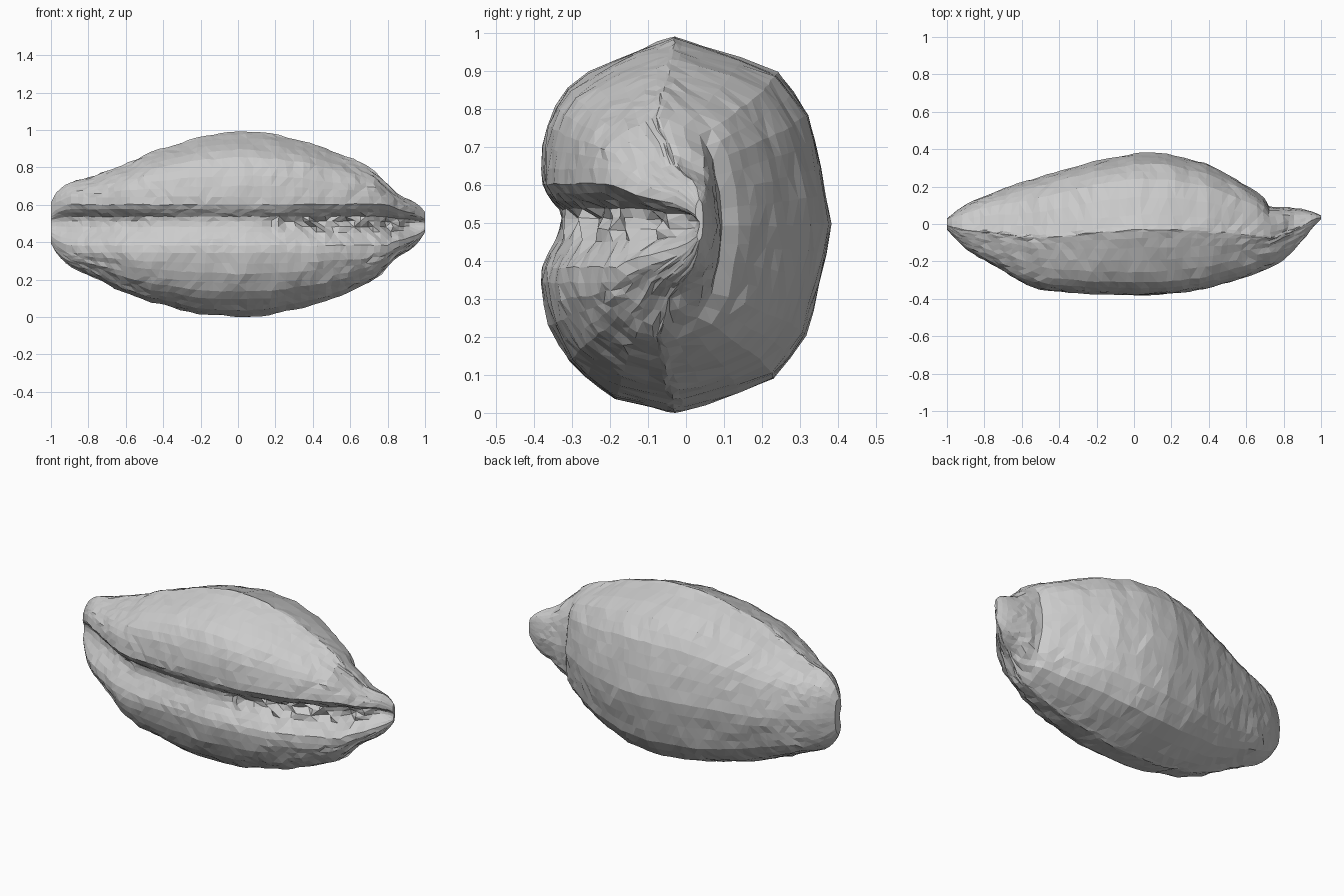
import bpy, bmesh, math, random
from mathutils import Vector, noise

if "Cube" in bpy.data.objects:
    bpy.data.objects.remove(bpy.data.objects["Cube"])

random.seed(4)

# Stations along the shell: x, z low, z high, y front, y back, slit depth
STATIONS = [
    (-1.00, .40, .62, -.03, .03, .015), (-.975, .355, .67, -.06, .05, .04),
    (-.93, .30, .71, -.11, .085, .07), (-.87, .26, .735, -.16, .12, .085),
    (-.75, .21, .77, -.23, .175, .085), (-.60, .135, .83, -.315, .22, .08),
    (-.48, .085, .885, -.36, .26, .07), (-.20, .02, .975, -.375, .34, .05),
    (.02, .003, 1.0, -.382, .382, .05), (.20, .02, .988, -.375, .372, .06),
    (.40, .07, .935, -.345, .32, .085), (.58, .13, .87, -.29, .225, .095),
    (.68, .18, .825, -.25, .155, .10), (.735, .21, .785, -.23, .085, .11),
    (.78, .25, .735, -.21, .095, .12), (.84, .325, .675, -.165, .09, .13),
    (.91, .36, .64, -.085, .078, .11), (.96, .40, .615, -.015, .065, .05),
    (1.0, .46, .57, .025, .045, .01)]
# Slit heights relative to the shell axis, from the upper lip to the lower lip
SLIT = [.15, .11, .085, .065, .045, .02, -.01, -.04, -.075, -.11, -.15]
# Cross-section outlines: relative height, relative bulge
FRONT = [(-1, 0), (-.94, .42), (-.76, .76), (-.52, .95), (-.3, 1), (.35, 1),
         (.55, .95), (.68, .87), (.77, .74), (.87, .48), (.95, .2), (1, 0)]
BACK = [(-1, 0), (-.92, .33), (-.8, .66), (-.6, .84), (-.2, .97), (0, 1),
        (.3, .95), (.6, .85), (.8, .69), (.9, .4), (1, 0)]


def interpolate(table, t):
    """Straight-line lookup in a sorted table; returns the whole row."""
    for a, b in zip(table, table[1:]):
        if t <= b[0] + 1e-6:
            f = (t - a[0]) / (b[0] - a[0])
            return [p + (q - p) * f for p, q in zip(a, b)]
    return table[-1]


def arc(w0, w1, n):
    """Heights spaced evenly by angle between two relative heights."""
    a, b = math.asin(w0), math.asin(w1)
    return [math.sin(a + (b - a) * i / n) for i in range(n)]


def slit_profile(h):
    """Steep under the upper lip, sloping gently out to the lower lip."""
    if h > .03:
        t = max(0, min(1, (.115 - h) / .075))
        return t ** 1.6
    t = max(0, min(1, (h + .14) / .15))
    return t * t * (3 - 2 * t)


def section(x):
    """One closed ring: bulging lips with a sunken slit, then the domed back."""
    _, lo, hi, front, back, depth = interpolate(STATIONS, x)
    zc, half = (lo + hi) / 2, (hi - lo) / 2
    spout = max(0, min(1, (x - .68) / .1))
    yc = (front + back) / 2 - .03 * half * 2 * (1 - spout)
    k = min(1, half / .22)
    slit_w = [max(-.9, min(.9, (.5 + h * k - zc) / half)) for h in SLIT]
    ring = []
    for w in arc(1, slit_w[0], 10) + slit_w + arc(-1, slit_w[-1], 10)[::-1]:
        y = yc - (yc - front) * interpolate(FRONT, w)[1]
        z = zc + w * half
        p = slit_profile((z - .5) / k)
        tooth = random.uniform(-.35, .25) * p if .15 < x < .88 else 0
        y += min(depth * p * (1 + tooth), .75 * (back - front))
        ring.append(Vector((x, y, z)))
    for i in range(1, 20):
        w = -math.cos(math.pi * i / 20)
        y = yc + (back - yc) * interpolate(BACK, w)[1]
        ring.append(Vector((x, y, zc + w * half)))
    return ring


# Shell body lofted through the sections
bm = bmesh.new()
rings = []
N = 54
for i in range(N + 1):
    s = -1 + 2 * i / N
    x = .7 * s + .3 * math.sin(s * math.pi / 2)
    free = max(0, min(1, (1 - abs(x)) / .2))
    ring = []
    for p in section(x):
        n = Vector((0, p.y, p.z - .5)).normalized()
        p = p + n * (.008 * noise.noise(p * 6) - .001) * free
        p += Vector((random.uniform(-.009, .009), random.uniform(-.003, .003),
                     random.uniform(-.003, .003))) * free
        ring.append(bm.verts.new(p))
    rings.append(ring)
for a, b in zip(rings, rings[1:]):
    for j in range(len(a)):
        m = (j + 1) % len(a)
        bm.faces.new((a[j], a[m], b[m], b[j]))
bm.faces.new(rings[0])
bm.faces.new(rings[-1][::-1])
bmesh.ops.remove_doubles(bm, verts=bm.verts, dist=.003)
bmesh.ops.triangulate(bm, faces=bm.faces)
bmesh.ops.recalc_face_normals(bm, faces=bm.faces)

# Rest the shell on the ground
low = min(v.co.z for v in bm.verts)
for v in bm.verts:
    v.co.z -= low

mesh = bpy.data.meshes.new("shell")
bm.to_mesh(mesh)
bm.free()
bpy.context.collection.objects.link(bpy.data.objects.new("shell", mesh))
